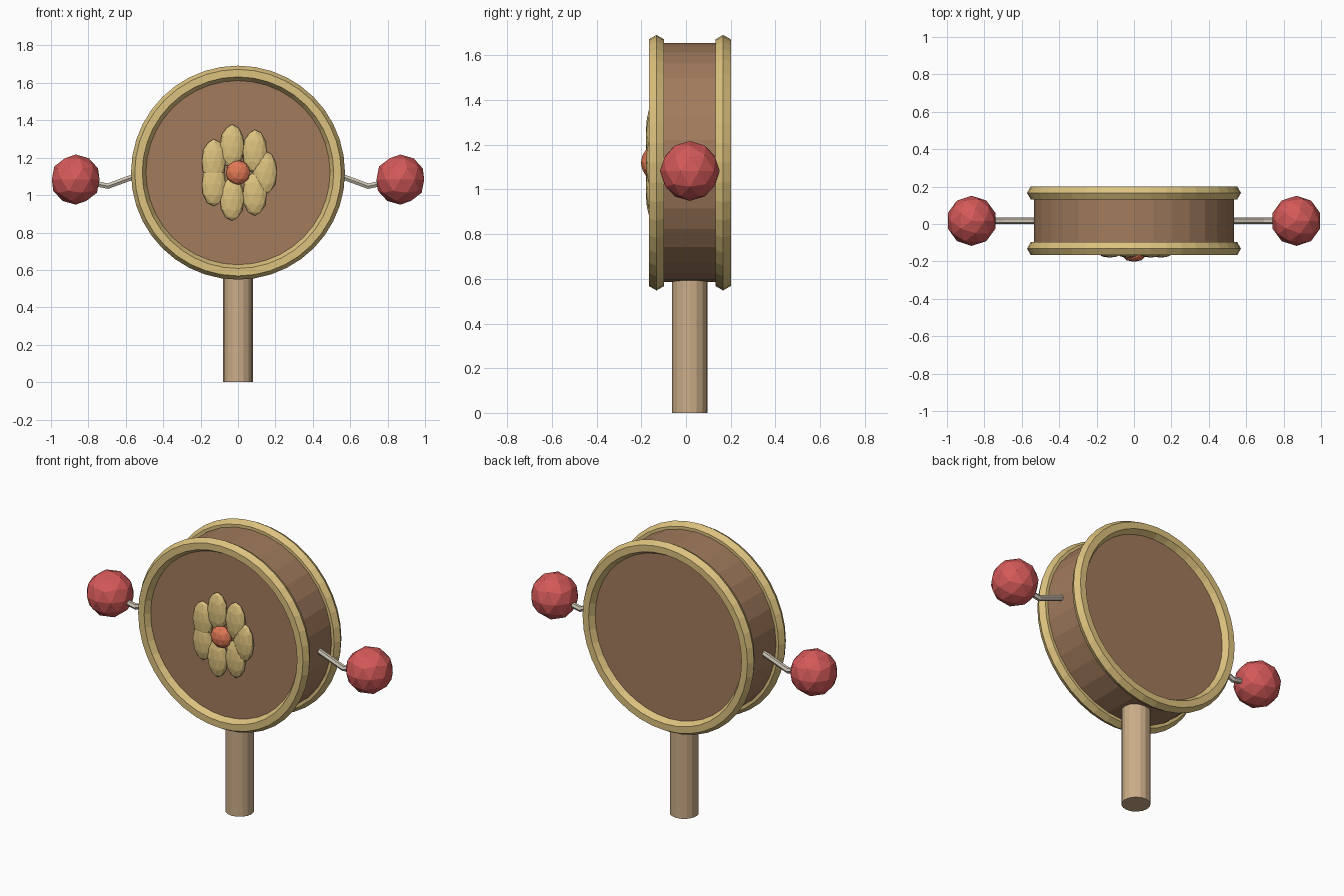
import bpy, math
from mathutils import Vector

if "Cube" in bpy.data.objects:
    bpy.data.objects.remove(bpy.data.objects["Cube"])

CY, CZ = 0.017, 1.12      # drum centre
HALF = 0.149              # half the drum depth


def material(name, rgb):
    m = bpy.data.materials.new(name)
    m.diffuse_color = (*rgb, 1)
    m.use_nodes = True
    m.node_tree.nodes["Principled BSDF"].inputs["Base Color"].default_value = m.diffuse_color
    return m


BROWN = material("drum_brown", (0.36, 0.20, 0.11))
GOLD = material("rim_gold", (0.72, 0.54, 0.21))
WOOD = material("handle_wood", (0.60, 0.42, 0.25))
RED = material("bead_red", (0.66, 0.10, 0.10))
ORANGE = material("flower_orange", (0.75, 0.19, 0.09))
CORD = material("cord_grey", (0.60, 0.55, 0.46))


def finish(name, mat):
    ob = bpy.context.object
    ob.name = name
    ob.data.materials.append(mat)
    return ob


def rod(name, a, b, r, sides, mat):
    a, b = Vector(a), Vector(b)
    d = b - a
    bpy.ops.mesh.primitive_cylinder_add(
        vertices=sides, radius=r, depth=d.length, location=(a + b) / 2,
        rotation=d.to_track_quat('Z', 'Y').to_euler())
    return finish(name, mat)


def ball(name, loc, size, mat):
    bpy.ops.mesh.primitive_ico_sphere_add(subdivisions=2, radius=1, location=loc)
    bpy.context.object.scale = size
    return finish(name, mat)


# drum body and handle
rod("drum_body", (0, CY - HALF, CZ), (0, CY + HALF, CZ), 0.535, 32, BROWN)
rod("handle", (0, CY, 0), (0, CY, 0.65), 0.08, 16, WOOD)

# hexagonal-section rims
for side, name in ((-1, "front_rim"), (1, "back_rim")):
    bpy.ops.mesh.primitive_torus_add(
        major_radius=0.532, minor_radius=0.04, major_segments=40, minor_segments=6,
        location=(0, CY + side * HALF, CZ), rotation=(math.pi / 2, 0, 0))
    finish(name, GOLD)

# flower: seven upright petals around a button
for i in range(7):
    a = math.tau * i / 7
    ball(f"petal_{i + 1}", (0.144 * math.cos(a), -0.15, CZ + 0.144 * math.sin(a)),
         (0.066, 0.03, 0.117), GOLD)
ball("flower_centre", (0, -0.16, CZ), (0.066, 0.042, 0.066), ORANGE)

# bent cords with beads on both sides
for s, side in ((-1, "left"), (1, "right")):
    path = [(s * 0.50, CY, 1.12), (s * 0.695, CY, 1.048), (s * 0.868, CY, 1.083)]
    pts = bpy.data.curves.new(f"{side}_cord", 'CURVE')
    pts.dimensions = '3D'
    pts.bevel_depth = 0.017
    pts.bevel_resolution = 1
    pts.use_fill_caps = True
    sp = pts.splines.new('POLY')
    sp.use_smooth = False
    sp.points.add(2)
    for p, co in zip(sp.points, path):
        p.co = (*co, 1)
    pts.materials.append(CORD)
    bpy.context.collection.objects.link(bpy.data.objects.new(f"{side}_cord", pts))
    ball(f"{side}_bead", path[-1], (0.134, 0.134, 0.134), RED)
